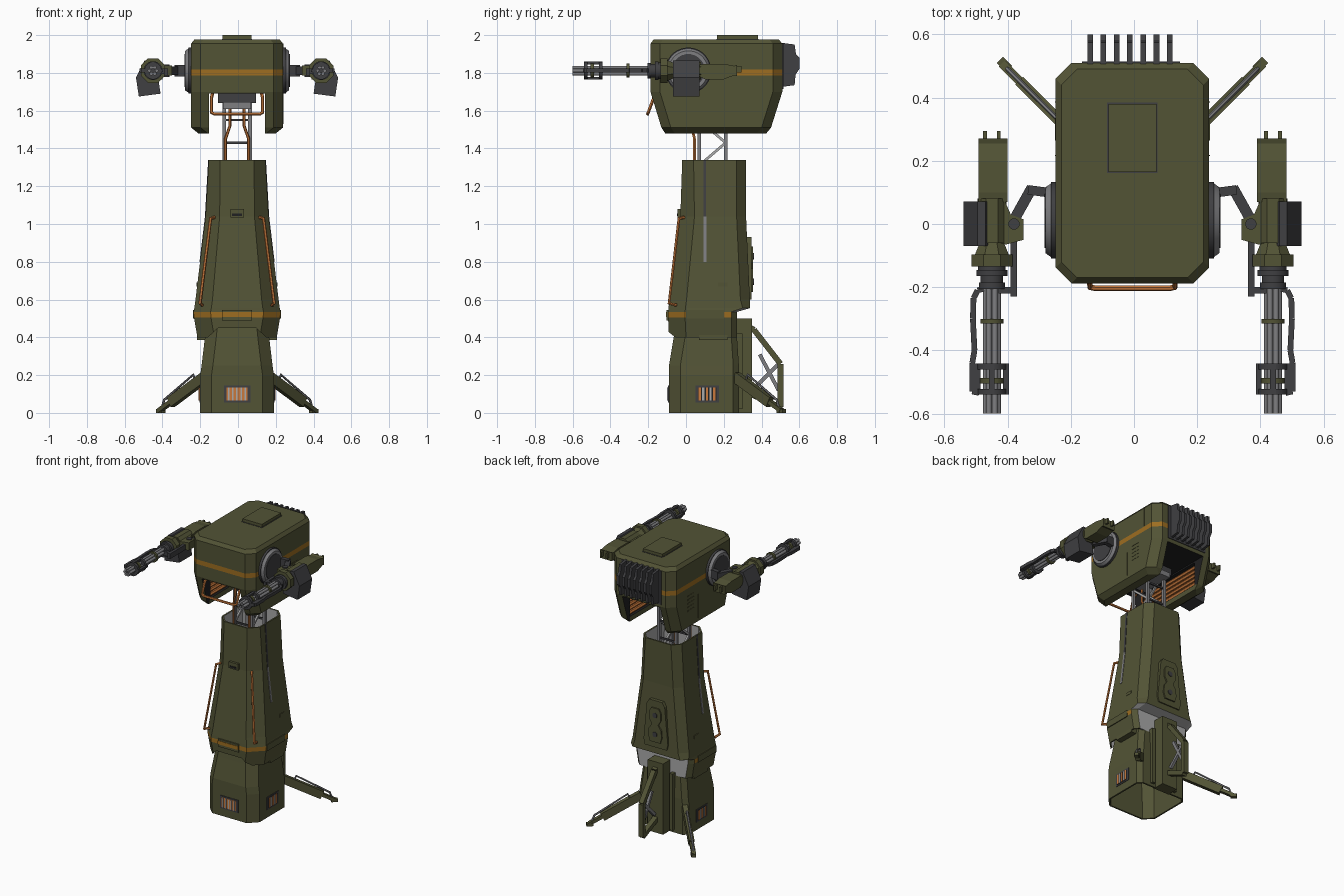
import bpy, bmesh, math
from mathutils import Vector, Matrix

if "Cube" in bpy.data.objects:
    bpy.data.objects.remove(bpy.data.objects["Cube"])

CX = -0.005          # body centre in x
ROUND = []           # objects to shade smooth


def mat(name, r, g, b):
    m = bpy.data.materials.new(name)
    m.diffuse_color = (r, g, b, 1)
    m.use_nodes = True
    m.node_tree.nodes["Principled BSDF"].inputs["Base Color"].default_value = m.diffuse_color
    return m


OLIVE = mat("olive paint", 0.085, 0.087, 0.036)
AMBER = mat("amber stripe", 0.34, 0.155, 0.015)
COPPER = mat("copper pipe", 0.58, 0.19, 0.045)
DARK = mat("dark metal", 0.05, 0.05, 0.054)
GREY = mat("grey steel", 0.21, 0.21, 0.22)
PALE = mat("pale steel", 0.4, 0.4, 0.4)
BLACK = mat("black lining", 0.014, 0.014, 0.015)


def make(name, bm, *mats):
    bmesh.ops.recalc_face_normals(bm, faces=bm.faces)
    me = bpy.data.meshes.new(name)
    bm.to_mesh(me)
    bm.free()
    for m in mats:
        me.materials.append(m)
    ob = bpy.data.objects.new(name, me)
    ob.location.x = CX
    bpy.context.collection.objects.link(ob)
    return ob


def box(name, x, y, z, m):
    bm = bmesh.new()
    size = [abs(a[1] - a[0]) for a in (x, y, z)]
    mid = [(a[0] + a[1]) / 2 for a in (x, y, z)]
    bmesh.ops.create_cube(bm, size=1, matrix=Matrix.Translation(mid) @ Matrix.Diagonal((*size, 1)))
    return make(name, bm, m)


def beam(name, p, q, w, h, m):
    p, q = Vector(p), Vector(q)
    d = q - p
    mx = Matrix.Translation((p + q) / 2) @ d.to_track_quat('Y', 'Z').to_matrix().to_4x4()
    bm = bmesh.new()
    bmesh.ops.create_cube(bm, size=1, matrix=mx @ Matrix.Diagonal((w, d.length, h, 1)))
    return make(name, bm, m)


def cyl(name, p, q, r, m, r2=None, n=20):
    p, q = Vector(p), Vector(q)
    d = q - p
    mx = Matrix.Translation((p + q) / 2) @ d.to_track_quat('Z', 'Y').to_matrix().to_4x4()
    mx = mx @ Matrix.Rotation(math.pi / n, 4, 'Z')
    bm = bmesh.new()
    bmesh.ops.create_cone(bm, cap_ends=True, segments=n, radius1=r, radius2=r if r2 is None else r2,
                          depth=d.length, matrix=mx)
    ob = make(name, bm, m)
    if n > 8:
        ROUND.append(ob)
    return ob


def prism(name, poly, axis, a, b, m):
    """Extrude a 2D outline along x, y or z from a to b."""
    bm = bmesh.new()
    put = {'x': lambda u, v, t: (t, u, v), 'y': lambda u, v, t: (u, t, v), 'z': lambda u, v, t: (u, v, t)}[axis]
    lo, hi = ([bm.verts.new(put(u, v, t)) for u, v in poly] for t in (a, b))
    bm.faces.new(lo)
    bm.faces.new(hi)
    for i in range(len(poly)):
        j = (i + 1) % len(poly)
        bm.faces.new((lo[i], lo[j], hi[j], hi[i]))
    return make(name, bm, m)


def tube(name, pts, r, m):
    cu = bpy.data.curves.new(name, 'CURVE')
    cu.dimensions, cu.bevel_depth, cu.bevel_resolution, cu.use_fill_caps = '3D', r, 1, True
    sp = cu.splines.new('POLY')
    sp.points.add(len(pts) - 1)
    for pt, co in zip(sp.points, pts):
        pt.co = (*co, 1)
    tmp = bpy.data.objects.new(name + " path", cu)
    me = bpy.data.meshes.new_from_object(tmp)
    bpy.data.objects.remove(tmp)
    bm = bmesh.new()
    bm.from_mesh(me)
    ob = make(name, bm, m)
    ROUND.append(ob)
    return ob


def loft(name, secs, caps, *mats):
    """Stack chamfered rectangles: (z, half width, y front, y back, front chamfer, back chamfer)."""
    bm = bmesh.new()
    rings = []
    for z, h, y0, y1, f, b in secs:
        ring = [(-h + f, y0), (h - f, y0), (h, y0 + f), (h, y1 - b), (h - b, y1), (-h + b, y1), (-h, y1 - b), (-h, y0 + f)]
        rings.append([bm.verts.new((x, y, z)) for x, y in ring])
    for lo, hi in zip(rings, rings[1:]):
        for i in range(8):
            j = (i + 1) % 8
            bm.faces.new((lo[i], lo[j], hi[j], hi[i]))
    if caps:
        bm.faces.new(rings[0])
        bm.faces.new(rings[-1])
    return make(name, bm, *mats)


def bake(ob):
    """Apply the modifiers."""
    dg = bpy.context.evaluated_depsgraph_get()
    ob.data = bpy.data.meshes.new_from_object(ob.evaluated_get(dg))
    ob.modifiers.clear()


def cut(ob, cutter):
    md = ob.modifiers.new("cut", 'BOOLEAN')
    md.operation, md.object, md.solver = 'DIFFERENCE', cutter, 'EXACT'
    bake(ob)
    bpy.data.objects.remove(cutter)


def shell(ob, t):
    md = ob.modifiers.new("shell", 'SOLIDIFY')
    md.thickness, md.offset, md.material_offset = t, -1, 2
    bake(ob)


# ---- base housing, open underneath
base = loft("base_housing", [(0, .195, -.09, .28, .06, .03), (.2, .195, -.09, .28, .06, .03), (.25, .188, -.09, .28, .06, .03),
                             (.4, .17, -.065, .27, .06, .03), (.5, .16, -.05, .26, .06, .03)], False, OLIVE)
shell(base, .012)
box("base_spine", (-.06, .06), (.265, .35), (0, .5), OLIVE)
for s in (-1, 1):                                     # grilles on both sides
    box("spine_rib", (s * .075, s * .1), (.265, .3), (.02, .42), OLIVE)
    box("side_grille_frame", (s * .19, s * .198), (.05, .175), (.055, .145), DARK)
    box("side_grille_glow", (s * .195, s * .2), (.063, .162), (.065, .135), BLACK)
    for k in range(5):
        box("side_grille_bar", (s * .198, s * .203), (.067 + .019 * k, .079 + .019 * k), (.066, .134), PALE if k % 2 else COPPER)
box("front_grille_frame", (-.07, .07), (-.094, -.085), (.055, .145), DARK)
box("front_grille_glow", (-.056, .056), (-.096, -.09), (.065, .135), COPPER)
for k in range(5):
    box("front_grille_bar", (-.049 + .022 * k, -.041 + .022 * k), (-.1, -.093), (.066, .134), PALE)

# ---- rear support frame
path = [(.32, .46), (.36, .44), (.5, .26), (.5, .03), (.34, .1)]
for a, b in zip(path, path[1:]):
    beam("rear_frame", (0, *a), (0, *b), .035, .03, OLIVE)
for a, b in (((.36, .13), (.49, .26)), ((.39, .31), (.49, .12))):
    beam("rear_brace", (0, *a), (0, *b), .018, .02, GREY)

# ---- two splayed legs with a handrail
for s in (-1, 1):
    P = lambda t, up=0: (s * (.17 + .24 * t), .265 + .24 * t, .2 - .185 * t + up)
    beam("leg", P(0, -.01), P(.75, -.005), .034, .055, OLIVE)
    beam("leg_tip", P(.7, -.004), P(1, -.002), .028, .022, OLIVE)
    tube("leg_rail", [P(.2), P(.26, .05), P(.9, .035), P(.95)], .007, GREY)
    prism("foot", [(s * (.4 + a), .5 + b) for a, b in ((-.02, 0), (0, -.02), (.03, .01), (.01, .03))], 'z', 0, .02, OLIVE)

# ---- tower shell
tower = loft("tower_shell", [(.4, .21, -.09, .27, .09, .03), (.505, .228, -.095, .27, .09, .03), (.535, .23, -.095, .27, .09, .03),
                             (.555, .226, -.093, .34, .09, .04), (.6, .22, -.087, .338, .09, .05), (1.04, .167, -.03, .318, .075, .05),
                             (1.34, .15, -.02, .318, .06, .05)], False, OLIVE, AMBER, PALE, PALE)
for p in tower.data.polygons:
    if .505 < p.center.z < .535 and p.center.y < .25:
        p.material_index = 1
    elif p.normal.z < -.5 or (p.center.y > .265 and p.center.z < .54):
        p.material_index = 2
shell(tower, .012)
cut(tower, prism("notch_cutter", [(-.165, .39), (.165, .39), (.1, .45), (-.1, .45)], 'y', -.2, 0, OLIVE))
box("tower_front_clasp", (-.08, .08), (-.103, -.085), (.49, .545), OLIVE)
box("tower_clasp_stripe", (-.08, .08), (-.106, -.1), (.508, .533), AMBER)
box("tower_front_lamp", (-.036, .036), (-.045, -.02), (1.035, 1.08), OLIVE)
box("tower_lamp_slot", (-.026, .026), (-.048, -.04), (1.042, 1.055), BLACK)

# ---- rear access panel with a waisted plate and two ports
prism("rear_panel", [(-.085, .6), (.085, .6), (.095, .64), (.07, .9), (.05, .93), (-.05, .93), (-.07, .9), (-.095, .64)], 'y', .31, .346, OLIVE)
prism("rear_panel_plate", [(-.04, .64), (.04, .64), (.052, .68), (.048, .73), (.025, .765), (.045, .8), (.045, .85), (.03, .88),
                           (-.03, .88), (-.045, .85), (-.045, .8), (-.025, .765), (-.048, .73), (-.052, .68)], 'y', .33, .355, OLIVE)
for z in (.695, .83):
    cyl("rear_panel_port", (0, .34, z), (0, .359, z), .018, DARK, n=12)

for s in (-1, 1):
    # copper handrails, side channels and plates on the tower
    tube("tower_rail", [(s * .185, -.05, .57), (s * .196, -.09, .58), (s * .14, -.037, 1.03), (s * .12, -.01, 1.035)], .009, COPPER)
    wall = lambda z: .167 + (1.04 - z) * .1205 if z < 1.04 else .167 - (z - 1.04) * .0567
    for z0, z1, w, m in ((.8, 1.04, .016, GREY), (1.04, 1.34, .014, DARK)):
        prism("side_channel", [(s * (wall(z) + d), z) for z, d in ((z0, -.01), (z0, .003), (z1, .003), (z1, -.01))], 'y', .1 - w / 2, .1 + w / 2, m)
    box("side_clip", (s * .19, s * .214), (.17, .22), (.67, .69), OLIVE)
    box("side_cover", (s * .2, s * .233), (0, .2), (.5, .545), OLIVE)
    box("side_skirt", (s * .17, s * .212), (.07, .22), (.385, .42), OLIVE)

# ---- lattice mast between tower and head
for x in (-.068, .068):
    for y in (.07, .21):
        beam("mast_post", (x, y, .9), (x, y, 1.7), .02, .02, GREY)
    for k in range(6):
        z = .95 + .12 * k
        ya, yb = (.07, .21) if k % 2 else (.21, .07)
        beam("mast_brace", (x, ya, z), (x, yb, z + .12), .012, .014, PALE)
    tube("mast_cable", [(x * .9, .045, 1.1), (x * .9, .045, 1.45), (x * .55, .03, 1.52), (x * .55, .03, 1.62), (x, .06, 1.69)], .008, COPPER)
for k in range(6):
    for y in (.07, .21):
        beam("mast_rung", (-.068, y, .95 + .12 * k), (.068, y, .95 + .12 * k), .01, .012, DARK)
box("mast_collar", (-.1, .1), (.03, .25), (1.64, 1.71), DARK)
box("mast_collar_plate", (-.075, .075), (.015, .265), (1.61, 1.645), GREY)

# ---- head: chamfered hull with a tunnel through the underside
head = loft("head_hull", [(1.48, .205, -.11, .425, .05, .05), (1.51, .243, -.13, .45, .05, .05), (1.7, .243, -.188, .51, .05, .05),
                          (1.785, .243, -.188, .51, .05, .05), (1.818, .243, -.188, .51, .05, .05), (1.955, .243, -.188, .51, .05, .05),
                          (1.978, .225, -.17, .49, .05, .05)], True, OLIVE, AMBER, BLACK)
for p in head.data.polygons:
    if 1.785 < p.center.z < 1.818:
        p.material_index = 1
cut(head, box("tunnel_cutter", (-.148, .148), (-.4, .7), (1.3, 1.69), OLIVE))
cut(head, box("coil_bay_cutter", (-.18, .18), (-.09, .42), (1.515, 1.68), OLIVE))
for p in head.data.polygons:
    if abs(p.center.x) < .185 and p.center.z < 1.7 and -.1 < p.center.y < .43 and p.center.z > 1.5:
        p.material_index = 2
box("roof_hatch", (-.076, .076), (.165, .38), (1.97, 2.0), OLIVE)
box("hatch_seam", (-.08, .08), (.161, .384), (1.97, 1.98), DARK)
tube("front_bumper", [(-.13, -.14, 1.69), (-.135, -.17, 1.67), (-.135, -.2, 1.59), (-.12, -.203, 1.582), (.12, -.203, 1.582),
                      (.135, -.2, 1.59), (.135, -.17, 1.67), (.13, -.14, 1.69)], .009, COPPER)
for s in (-1, 1):
    for k in range(5):                                # coils inside, vents outside
        z = 1.534 + .03 * k
        tube("tunnel_coil", [(s * .163, -.088, z), (s * .163, .418, z)], .0125, COPPER)
        box("head_vent", (s * .24, s * .245), (.265, .335), (1.62 + .026 * k, 1.628 + .026 * k), OLIVE)
    box("head_side_seam", (s * .24, s * .245), (.385, .388), (1.82, 1.955), OLIVE)
    box("head_side_seam", (s * .24, s * .245), (.215, .218), (1.53, 1.7), OLIVE)

# ---- cooling fins at the back
box("fin_backing", (-.16, .15), (.5, .515), (1.715, 1.955), DARK)
fin = [(.5, 1.725), (.575, 1.735), (.58, 1.79), (.6, 1.82), (.6, 1.88), (.582, 1.9), (.575, 1.95), (.5, 1.96)]
for k in range(7):
    x = -.134 + .042 * k
    prism("cooling_fin", fin, 'x', x - .009, x + .009, DARK)

# ---- shoulders and guns, one per side
Z = 1.812
for s in (-1, 1):
    A = lambda x, y, z=Z: (s * x, y, z)
    gx = .445
    R = lambda name, y0, y1, r, m, r2=None, n=20: cyl(name, A(gx, y0), A(gx, y1), r, m, r2, n)
    cyl("shoulder_rim", A(.235, .012), A(.258, .012), .122, DARK, n=32)
    cyl("shoulder_disc", A(.258, .012), A(.275, .012), .117, GREY, .105, 32)
    cyl("shoulder_hub", A(.27, .012), A(.279, .012), .088, DARK, n=24)
    # bent arm
    beam("arm_root", A(.27, .1), A(.33, .108), .03, .06, DARK)
    beam("arm_link", A(.318, .115), A(.385, -.005), .034, .045, DARK)
    cyl("arm_pivot", A(.375, 0, Z - .035), A(.375, 0, Z + .033), .018, DARK, n=12)
    prism("gun_knuckle", [(s * a, b) for a, b in ((.345, -.05), (.4, -.065), (.42, -.06), (.42, .08), (.405, .075), (.385, .03), (.345, .015))],
          'z', Z - .027, Z + .027, OLIVE)
    # gun body, front to back
    for k in range(6):
        a = k * math.pi / 3
        dx, dz = .019 * math.cos(a), .019 * math.sin(a)
        cyl("gun_barrel", A(gx + dx, -.6, Z + dz), A(gx + dx, -.18, Z + dz), .0095, GREY, n=10)
    R("barrel_core", -.585, -.18, .013, DARK)
    R("barrel_ring", -.315, -.3, .037, OLIVE)
    R("muzzle_band", -.505, -.488, .038, OLIVE)
    for y in (-.54, -.46):
        R("muzzle_clamp", y, y + .018, .046, DARK, n=16)
    for dx, dz in ((.045, 0), (-.045, 0), (0, .04), (0, -.04)):
        beam("clamp_bar", A(gx + dx, -.54, Z + dz), A(gx + dx, -.442, Z + dz), .018, .014, DARK)
    for y, r in ((-.205, .042), (-.185, .036), (-.165, .05), (-.145, .044)):
        R("gun_neck", y, y + .02, r, DARK)
    R("gun_collar", -.135, -.097, .07, OLIVE, n=8)
    R("gun_throat", -.097, -.06, .058, OLIVE, .042, 8)
    R("gun_receiver", -.06, .08, .05, OLIVE, n=8)
    prism("gun_rear_housing", [(.07, Z - .03), (.1, Z - .046), (.2, Z - .046), (.255, Z - .025), (.27, Z - .03), (.27, Z + .03), (.255, Z + .025), (.2, Z + .036), (.1, Z + .036), (.07, Z + .03)],
          'x', s * .395, s * .488, OLIVE)
    for dx in (-.022, .022):
        box("gun_prong", (s * (gx + dx - .006), s * (gx + dx + .006)), (.25, .294), (Z - .01, Z + .025), OLIVE)
    # ammunition box and outer brace
    prism("ammo_box", [(s * a, b) for a, b in ((.405, 1.69), (.52, 1.675), (.535, 1.775), (.49, 1.865), (.465, 1.865), (.42, 1.79))], 'y', -.07, .072, DARK)
    brace = [(.47, -.205), (.49, -.21), (.503, -.235), (.505, -.3), (.5, -.4), (.507, -.44), (.507, -.53), (.485, -.535)]
    for a, b in zip(brace, brace[1:]):
        beam("barrel_brace", A(*a), A(*b), .018, .022, DARK)
    box("feed_bar", (s * .366, s * .386), (-.23, -.05), (Z - .025, Z + .012), DARK)
    box("feed_cross", (s * .366, s * .43), (-.22, -.2), (Z - .018, Z + .012), DARK)

# ---- smooth shading on round parts only
bpy.ops.object.select_all(action='DESELECT')
for ob in ROUND:
    ob.select_set(True)
bpy.context.view_layer.objects.active = ROUND[0]
bpy.ops.object.shade_smooth_by_angle(angle=math.radians(50))
